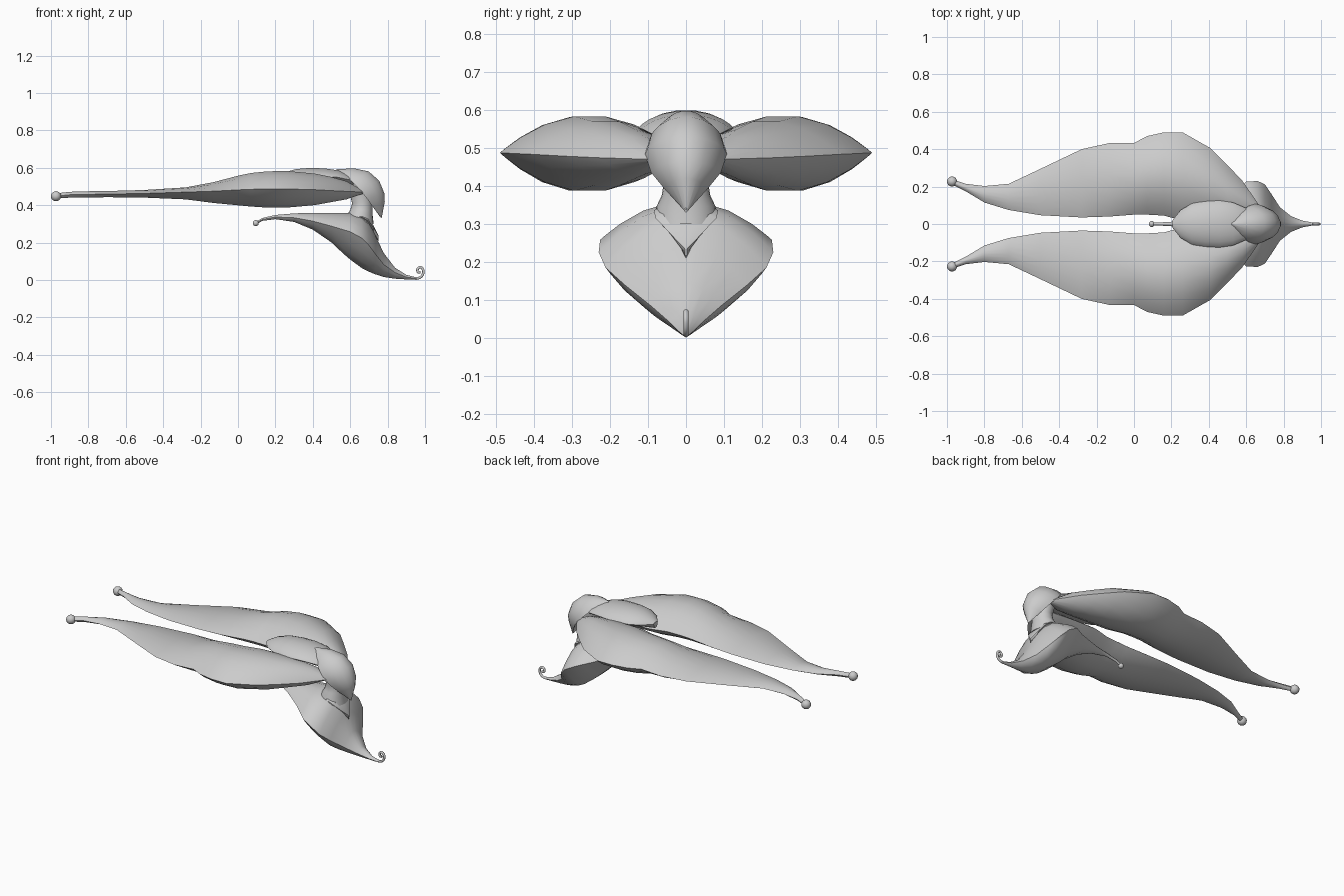
import bpy, bmesh
from math import sin, cos, pi, radians
from mathutils import Vector


def finish(name, bm, angle=40):
    bmesh.ops.recalc_face_normals(bm, faces=bm.faces)
    me = bpy.data.meshes.new(name)
    bm.to_mesh(me)
    bm.free()
    ob = bpy.data.objects.new(name, me)
    bpy.context.collection.objects.link(ob)
    bpy.ops.object.select_all(action='DESELECT')
    ob.select_set(True)
    bpy.context.view_layer.objects.active = ob
    bpy.ops.object.shade_smooth_by_angle(angle=radians(angle))
    return ob


def loft(name, rings, angle=40):
    bm = bmesh.new()
    vr = [[bm.verts.new(p) for p in r] for r in rings]
    n = len(vr[0])
    for a, b in zip(vr, vr[1:]):
        for i in range(n):
            j = (i + 1) % n
            bm.faces.new((a[i], a[j], b[j], b[i]))
    bm.faces.new(vr[0])
    bm.faces.new(vr[-1])
    return finish(name, bm, angle)


def lens(mid, w, top, bot, power=2.0, n=9):
    """Sharp-edged petal cross-section: edge midpoint, half width, crest and keel points."""
    mid, top, bot = Vector(mid), Vector(top), Vector(bot)
    ring = []
    for i in range(2 * n):
        t = pi * i / n
        peak = top if i <= n else bot
        ring.append(mid + Vector((0, w * cos(t), 0)) + (peak - mid) * abs(sin(t)) ** power)
    return ring


def ball(name, loc, r):
    bm = bmesh.new()
    bmesh.ops.create_uvsphere(bm, u_segments=16, v_segments=10, radius=r)
    bmesh.ops.translate(bm, verts=bm.verts, vec=loc)
    return finish(name, bm)


def tube(name, pts, r):
    cu = bpy.data.curves.new(name, 'CURVE')
    cu.dimensions = '3D'
    cu.bevel_depth = r
    cu.bevel_resolution = 3
    cu.use_fill_caps = True
    sp = cu.splines.new('BEZIER')
    sp.bezier_points.add(len(pts) - 1)
    for bp, p in zip(sp.bezier_points, pts):
        bp.co = p
        bp.handle_left_type = bp.handle_right_type = 'AUTO'
    ob = bpy.data.objects.new(name, cu)
    bpy.context.collection.objects.link(ob)


# Long side petals: x, inner y, outer y, top z, edge z, bottom z
WING = [(-.96, .205, .235, .465, .45, .436), (-.9, .175, .215, .472, .456, .440),
        (-.8, .115, .203, .475, .458, .442), (-.67, .075, .215, .477, .46, .442),
        (-.5, .047, .295, .482, .463, .44), (-.28, .035, .40, .496, .47, .43),
        (-.13, .04, .433, .525, .475, .41), (0, .05, .433, .56, .482, .397),
        (.07, .05, .47, .575, .485, .39), (.16, .045, .49, .584, .487, .384),
        (.26, .018, .49, .586, .487, .384), (.41, .015, .405, .572, .483, .398),
        (.50, .015, .315, .553, .478, .415), (.58, .02, .23, .53, .474, .43),
        (.67, .05, .10, .478, .47, .462)]
for side, label in ((1, "left"), (-1, "right")):
    rings = []
    for x, a, b, t, e, k in WING:
        y = side * (a + b) / 2
        rings.append(lens((x, y, e), (b - a) / 2, (x, y, t), (x, y, k)))
    loft(label + "_side_petal", rings, 35)
    ball(label + "_petal_bead", (-.973, side * .227, .448), .027)

# Lower lip petal: x, half width, top z, edge z, bottom z
LIP = [(.10, .008, .314, .306, .298), (.13, .008, .332, .324, .316), (.2, .012, .348, .337, .325),
       (.3, .04, .357, .333, .31), (.4, .09, .361, .315, .268), (.5, .15, .361, .288, .198),
       (.56, .195, .361, .27, .14), (.6, .226, .36, .258, .105), (.66, .23, .35, .225, .06),
       (.70, .212, .315, .185, .04), (.735, .16, .24, .138, .027), (.78, .09, .145, .082, .014),
       (.84, .042, .066, .04, .006), (.9, .018, .028, .016, .003), (.955, .008, .014, .007, .001)]
loft("lower_lip", [lens((x, 0, e), w, (x, 0, t), (x, 0, k)) for x, w, t, e, k in LIP], 35)
ball("lip_tail_bead", (.095, 0, .304), .016)

# Curled tip of the lip
tube("lip_curl", [(.94, 0, .009), (.972, 0, .013), (.99, 0, .035), (.988, 0, .058), (.973, 0, .068),
                  (.96, 0, .056), (.964, 0, .042), (.976, 0, .043)], .007)

# Pointed cap over the front: crest x, z, edge x, z, half width
CAP = [(.525, .592, .522, .588, .004), (.62, .598, .565, .56, .058), (.70, .582, .61, .525, .095),
       (.757, .532, .65, .483, .108), (.784, .465, .69, .435, .092), (.786, .42, .722, .39, .055),
       (.768, .33, .762, .334, .004)]
loft("front_cap", [lens((ex, 0, ez), w, (cx, 0, cz), (ex + .01, 0, ez + .005), 1.3)
                   for cx, cz, ex, ez, w in CAP], 50)

# Rounded shield over the back: x, half width, top z, edge z
BACK = [(.205, .02, .552, .545), (.25, .075, .577, .548), (.31, .11, .594, .55), (.38, .123, .6, .551),
        (.46, .125, .598, .552), (.53, .115, .588, .55), (.60, .085, .565, .535), (.64, .05, .54, .52)]
loft("back_shield", [lens((x, 0, e), w, (x, 0, t), (x, 0, e - .03), 1.5) for x, w, t, e in BACK], 40)

# Neck column: z, centre x, radius x, radius y
NECK = [(.52, .655, .06, .07), (.46, .66, .062, .066), (.41, .665, .055, .058),
        (.375, .66, .06, .064), (.345, .65, .07, .078), (.30, .65, .075, .085)]
loft("neck", [[(cx + rx * cos(2 * pi * i / 24), ry * sin(2 * pi * i / 24), z) for i in range(24)]
              for z, cx, rx, ry in NECK])

# Pointed collar lying on the lip: x, half width, top z, edge z
COLLAR = [(.62, .07, .375, .345), (.665, .085, .365, .335), (.70, .08, .335, .315),
          (.725, .045, .29, .278), (.752, .003, .237, .234)]
loft("collar", [lens((x, 0, e), w, (x, 0, t), (x, 0, e - .03)) for x, w, t, e in COLLAR], 35)
